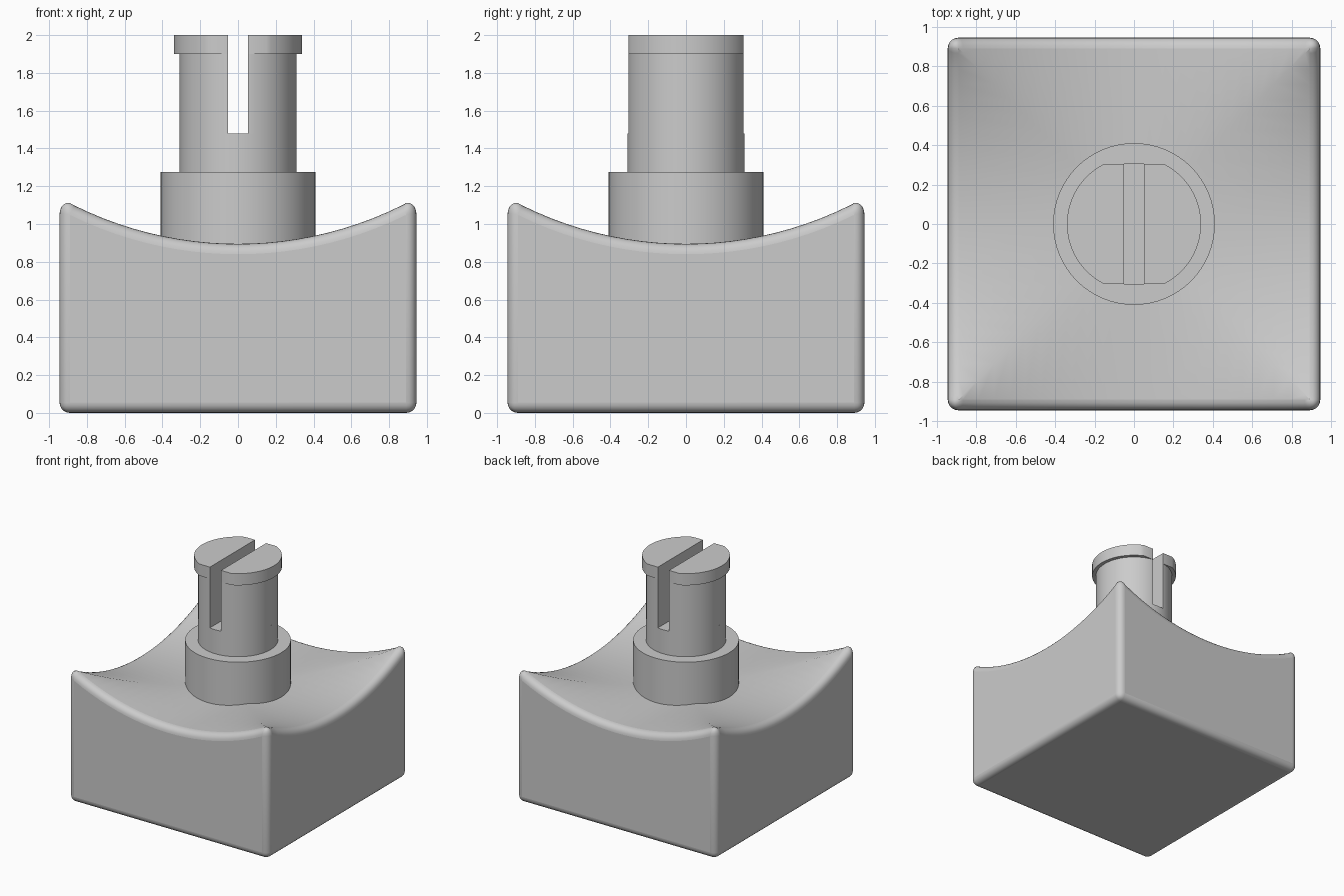
import bpy, bmesh
from math import sin, cos, asin, pi, sqrt

if "Cube" in bpy.data.objects:
    bpy.data.objects.remove(bpy.data.objects["Cube"])

HALF, N, DIP, ARC_R = 0.945, 24, 0.895, 1.95


def finish(bm, name, angle=35):
    bmesh.ops.remove_doubles(bm, verts=bm.verts, dist=1e-5)
    bmesh.ops.recalc_face_normals(bm, faces=bm.faces)
    me = bpy.data.meshes.new(name)
    bm.to_mesh(me)
    bm.free()
    ob = bpy.data.objects.new(name, me)
    bpy.context.collection.objects.link(ob)
    bpy.ops.object.select_all(action='DESELECT')
    ob.select_set(True)
    bpy.context.view_layer.objects.active = ob
    bpy.ops.object.shade_smooth_by_angle(angle=angle * pi / 180)
    return ob


def loft(bm, sections):
    """Closed solid through (outline, z) sections with equal point counts."""
    rings = [[bm.verts.new((x, y, z)) for x, y in pts] for pts, z in sections]
    for a, b in zip(rings, rings[1:]):
        for i in range(len(a)):
            j = (i + 1) % len(a)
            bm.faces.new((a[i], a[j], b[j], b[i]))
    bm.faces.new(rings[0])
    bm.faces.new(rings[-1])


def circle(r, n=64):
    return [(r * cos(2 * pi * i / n), r * sin(2 * pi * i / n)) for i in range(n)]


def half_disc(r, side, gap=0.0525, flat=0.305, n=28):
    a = asin(flat / r)
    pts = [(r * cos(t), r * sin(t)) for t in (-a + 2 * a * i / n for i in range(n + 1))]
    return [(side * x, y) for x, y in pts + [(gap, flat), (gap, -flat)]]


# Body: block whose top is scooped by two crossing cylinders
def arc(u):
    return DIP + ARC_R - sqrt(ARC_R ** 2 - u * u)


bm = bmesh.new()
us = [-HALF + 2 * HALF * i / N for i in range(N + 1)]
corners = []
for k in range(4):
    c, s = round(cos(k * pi / 2)), round(sin(k * pi / 2))

    def vert(x, y, z):
        return bm.verts.new((c * x - s * y, s * x + c * y, z))

    for u, v in zip(us, us[1:]):
        quad = [(u, -HALF), (v, -HALF), (v, -abs(v)), (u, -abs(u))]
        pts = [p for i, p in enumerate(quad) if p not in quad[:i]]
        bm.faces.new([vert(x, y, arc(x)) for x, y in pts])
    bm.faces.new([vert(-HALF, -HALF, 0), vert(HALF, -HALF, 0)]
                 + [vert(u, -HALF, arc(u)) for u in reversed(us)])
    corners.append(vert(-HALF, -HALF, 0))
bm.faces.new(corners)
body = finish(bm, "body")
bev = body.modifiers.new("rounded_edges", 'BEVEL')
bev.width, bev.segments = 0.055, 5
bev.limit_method, bev.angle_limit = 'ANGLE', 55 * pi / 180
bev.use_clamp_overlap = False
# keep the smoothing after the bevel
bpy.ops.object.modifier_apply(modifier=bev.name)
bpy.ops.object.shade_smooth_by_angle(angle=40 * pi / 180)

# Collar and lower stem
bm = bmesh.new()
loft(bm, [(circle(0.41), 0.8), (circle(0.41), 1.275)])
finish(bm, "collar")
bm = bmesh.new()
loft(bm, [(circle(0.31), 1.2), (circle(0.31), 1.48)])
finish(bm, "stem_base")

# Slotted upper stem: two mirrored prongs with a lipped cap
for side, name in ((-1, "left_prong"), (1, "right_prong")):
    bm = bmesh.new()
    thin, wide = half_disc(0.31, side), half_disc(0.34, side)
    loft(bm, [(thin, 1.48), (thin, 1.9), (wide, 1.9), (wide, 2.0)])
    finish(bm, name)
